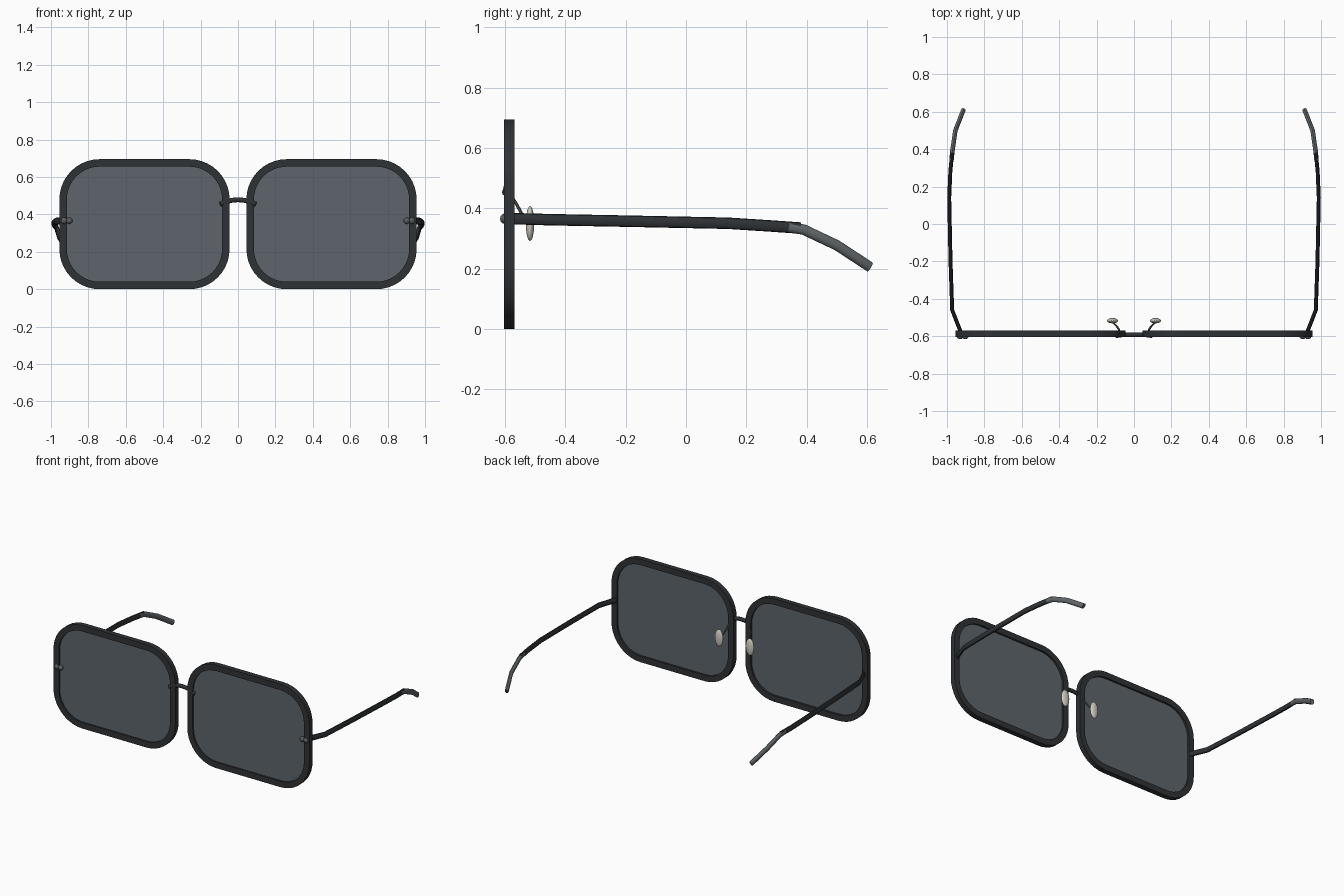
import bpy, bmesh, math
from mathutils import Vector

if "Cube" in bpy.data.objects:
    bpy.data.objects.remove(bpy.data.objects["Cube"])


def material(name, rgba):
    m = bpy.data.materials.new(name)
    m.diffuse_color = rgba
    m.use_nodes = True
    m.node_tree.nodes["Principled BSDF"].inputs["Base Color"].default_value = m.diffuse_color
    return m


FRAME = material("dark_frame", (0.028, 0.032, 0.036, 1))
TIP = material("temple_tip_grey", (0.12, 0.135, 0.145, 1))
LENS = material("tinted_lens", (0.11, 0.13, 0.15, 0.72))
PAD = material("pad_cream", (0.62, 0.6, 0.52, 1))
METAL = material("rivet_metal", (0.1, 0.11, 0.12, 1))


def finish(bm, name, mat, angle=35):
    bmesh.ops.recalc_face_normals(bm, faces=bm.faces)
    me = bpy.data.meshes.new(name)
    bm.to_mesh(me)
    bm.free()
    ob = bpy.data.objects.new(name, me)
    bpy.context.collection.objects.link(ob)
    me.materials.append(mat)
    bpy.ops.object.select_all(action='DESELECT')
    ob.select_set(True)
    bpy.context.view_layer.objects.active = ob
    bpy.ops.object.shade_smooth_by_angle(angle=math.radians(angle))
    return ob


def mirror(ob):
    ob.modifiers.new("mirror", 'MIRROR').use_axis[0] = True


def outline(inset, seg=10):
    # rounded rectangle in x/z around one lens
    hw, hh, r = 0.455 - inset, 0.3475 - inset, 0.215 - inset
    pts = []
    for k, (sx, sz) in enumerate([(1, 1), (-1, 1), (-1, -1), (1, -1)]):
        for i in range(seg + 1):
            a = math.pi / 2 * (k + i / seg)
            pts.append((0.5 + sx * (hw - r) + r * math.cos(a),
                        0.3475 + sz * (hh - r) + r * math.sin(a)))
    return pts


def bridge_rings(bm, rings, closed=False):
    n = len(rings[0])
    for k in range(len(rings) if closed else len(rings) - 1):
        a, b = rings[k], rings[(k + 1) % len(rings)]
        for i in range(n):
            j = (i + 1) % n
            bm.faces.new((a[i], a[j], b[j], b[i]))


def ring_at(bm, inset, y):
    return [bm.verts.new((x, y, z)) for x, z in outline(inset)]


def tube(name, path, rx, rz, mat, sides=12):
    # elliptical tube swept along a path
    bm = bmesh.new()
    pts = [Vector(p) for p in path]
    rings = []
    for i, p in enumerate(pts):
        t = (pts[min(i + 1, len(pts) - 1)] - pts[max(i - 1, 0)]).normalized()
        side = t.cross(Vector((0, 0, 1))).normalized()
        up = side.cross(t)
        rings.append([bm.verts.new(p + side * rx * math.cos(a) + up * rz * math.sin(a))
                      for a in (2 * math.pi * k / sides for k in range(sides))])
    bridge_rings(bm, rings)
    bm.faces.new(rings[0])
    bm.faces.new(rings[-1])
    return finish(bm, name, mat)


def ellipsoid(name, loc, radii, mat):
    bm = bmesh.new()
    bmesh.ops.create_uvsphere(bm, u_segments=20, v_segments=12, radius=1)
    bmesh.ops.scale(bm, vec=radii, verts=bm.verts)
    bmesh.ops.translate(bm, vec=loc, verts=bm.verts)
    ob = finish(bm, name, mat, 60)
    mirror(ob)


# Rims
bm = bmesh.new()
bridge_rings(bm, [ring_at(bm, i, y) for i, y in
                  [(0, -0.604), (0, -0.569), (0.04, -0.569), (0.04, -0.604)]], True)
mirror(finish(bm, "rim", FRAME))

# Lenses
bm = bmesh.new()
lens = [ring_at(bm, 0.035, y) for y in (-0.594, -0.582)]
bridge_rings(bm, lens)
for r in lens:
    bm.faces.new(r)
mirror(finish(bm, "lens", LENS))

# Arched bridge
arch = []
for i in range(13):
    u = -1 + i / 6
    arch.append((0.095 * u, -0.592 - 0.006 * u ** 4, 0.478 - 0.025 * u * u))
tube("bridge", arch, 0.012, 0.013, FRAME)

# Temples and bent ear tips
mirror(tube("temple", [(0.925, -0.58, 0.366), (0.945, -0.53, 0.365), (0.972, -0.46, 0.363),
                       (0.981, -0.2, 0.358), (0.988, 0.14, 0.351),
                       (0.982, 0.28, 0.342), (0.972, 0.38, 0.335)], 0.0105, 0.019, FRAME))
mirror(tube("temple_tip", [(0.976, 0.34, 0.338), (0.971, 0.39, 0.33), (0.955, 0.5, 0.278),
                           (0.912, 0.61, 0.206)], 0.012, 0.0175, TIP))

# Hinge rivets on the front
for i, x in enumerate((0.902, 0.93)):
    ellipsoid(f"rivet_{i + 1}", (x, -0.602, 0.366), (0.017, 0.014, 0.017), METAL)

# Nose pads and their wire arms
ellipsoid("nose_pad", (0.115, -0.517, 0.35), (0.03, 0.014, 0.058), PAD)
mirror(tube("pad_arm", [(0.076, -0.582, 0.445), (0.082, -0.562, 0.415), (0.093, -0.546, 0.385),
                        (0.107, -0.532, 0.364), (0.115, -0.519, 0.352)], 0.0055, 0.0055, METAL, 8))
